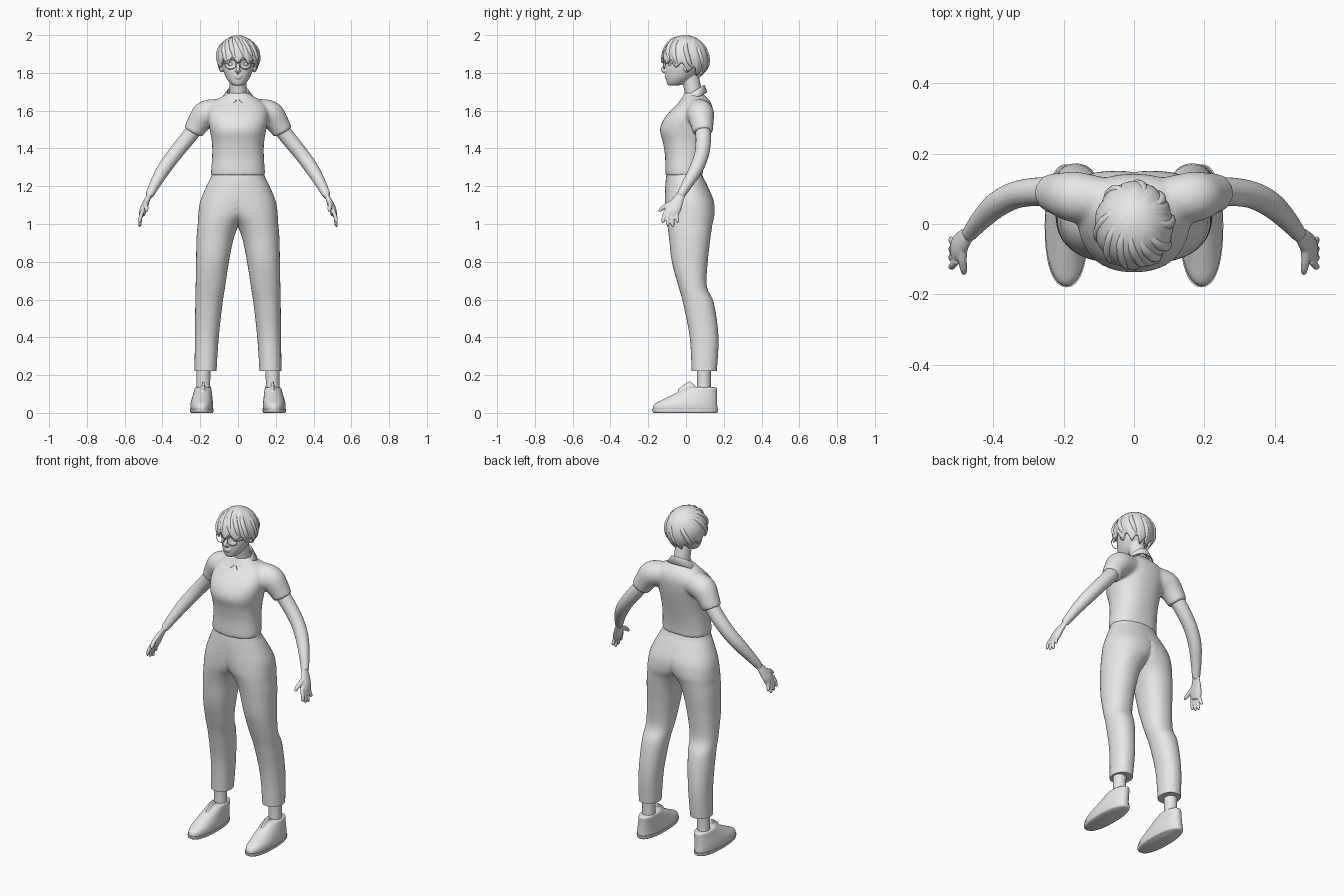
import bpy, bmesh
from math import sin, cos, pi, acos, exp, copysign
from mathutils import Vector, Matrix

cube = bpy.data.objects.get("Cube")
if cube:
    bpy.data.objects.remove(cube)

grey = bpy.data.materials.new("plain_grey")
grey.use_nodes = True
grey.diffuse_color = (0.8, 0.8, 0.8, 1)
grey.node_tree.nodes["Principled BSDF"].inputs["Base Color"].default_value = (0.8, 0.8, 0.8, 1)


# ---------- helpers ----------
def spline(rows, n=4):
    """Smoothly interpolate rows of numbers."""
    out, last = [], len(rows) - 1
    for i in range(last):
        quad = [rows[min(max(j, 0), last)] for j in range(i - 1, i + 3)]
        for k in range(n):
            t = k / n
            out.append([q + 0.5 * t * (r - p + t * (2*p - 5*q + 4*r - s + t * (3*q - p - 3*r + s)))
                        for p, q, r, s in zip(*quad)])
    return out + [list(rows[-1])]


def skin(bm, rings, loop=True, cap=True):
    """Bridge rings of points with quads."""
    grid = [[bm.verts.new(p) for p in ring] for ring in rings]
    n = len(grid[0])
    for a, b in zip(grid, grid[1:]):
        for i in range(n if loop else n - 1):
            j = (i + 1) % n
            bm.faces.new((a[i], a[j], b[j], b[i]))
    if cap:
        bm.faces.new(grid[0])
        bm.faces.new(grid[-1])


def body(bm, rows, power=2.0, seg=48, clamp=False):
    """Loft level ovals given as height, centre x, half width, front y, back y."""
    rings = []
    for z, cx, rx, yf, yb in spline(rows):
        ring = []
        for i in range(seg):
            c, s = cos(2 * pi * i / seg), sin(2 * pi * i / seg)
            x = cx + rx * copysign(abs(c) ** (2 / power), c)
            y = (yf + yb) / 2 + (yb - yf) / 2 * copysign(abs(s) ** (2 / power), s)
            ring.append((0 if clamp and x < 1e-4 else x, y, z))
        rings.append(ring)
    skin(bm, rings)


def tube(bm, pts, flat=1.0, seg=16, side=1):
    """Loft circles along a path of x, y, z, radius."""
    path = spline(pts)
    pos = [Vector((p[0] * side, p[1], p[2])) for p in path]
    rings = []
    for i, p in enumerate(path):
        t = (pos[min(i + 1, len(pos) - 1)] - pos[max(i - 1, 0)]).normalized()
        ref = Vector((0, 1, 0)) if abs(pos[-1].y - pos[0].y) < 0.9 * (pos[-1] - pos[0]).length else Vector((1, 0, 0))
        v = (ref - t * ref.dot(t)).normalized()
        u = v.cross(t) * flat
        rings.append([pos[i] + p[3] * (u * cos(2 * pi * k / seg) + v * sin(2 * pi * k / seg)) for k in range(seg)])
    skin(bm, rings)


def ball(bm, loc, size):
    bmesh.ops.create_uvsphere(bm, u_segments=20, v_segments=12, radius=1,
                              matrix=Matrix.Translation(loc) @ Matrix.Diagonal((*size, 1)))


def finish(name, bm, fuse=0, soft=0, mirror=False, thick=0, offset=-1):
    bmesh.ops.recalc_face_normals(bm, faces=bm.faces)
    for f in bm.faces:
        f.smooth = True
    for e in bm.edges:
        e.smooth = e.calc_face_angle(0) < 1.0
    mesh = bpy.data.meshes.new(name)
    bm.to_mesh(mesh)
    bm.free()
    mesh.materials.append(grey)
    ob = bpy.data.objects.new(name, mesh)
    bpy.context.collection.objects.link(ob)
    if thick:
        m = ob.modifiers.new("thickness", 'SOLIDIFY')
        m.thickness, m.offset = thick, offset
    if fuse:
        m = ob.modifiers.new("fuse", 'REMESH')
        m.mode, m.voxel_size, m.use_smooth_shade = 'VOXEL', fuse, True
    if soft:
        m = ob.modifiers.new("soften", 'SMOOTH')
        m.factor, m.iterations = 0.5, soft
    if mirror:
        ob.modifiers.new("mirror", 'MIRROR').merge_threshold = 0.0005
    return ob


# ---------- trousers: one leg, mirrored and welded down the middle ----------
bm = bmesh.new()
body(bm, [(1.29, 0, .135, -.098, .08), (1.25, 0, .143, -.105, .09), (1.2, 0, .167, -.11, .115),
          (1.12, .03, .17, -.112, .147), (1.05, .07, .14, -.108, .15), (1.0, .1, .113, -.1, .14),
          (.93, .12, .099, -.09, .13), (.8, .135, .087, -.075, .115), (.67, .146, .078, -.04, .11),
          (.58, .154, .072, -.015, .148), (.4, .165, .063, .02, .172), (.222, .172, .058, .03, .163)],
     power=2.2, clamp=True)
bmesh.ops.delete(bm, geom=[f for f in bm.faces if all(v.co.x == 0 for v in f.verts)], context='FACES')
finish("trousers", bm, mirror=True)

# ---------- shirt: torso and short sleeves fused ----------
bm = bmesh.new()
body(bm, [(1.255, 0, .143, -.109, .09), (1.29, 0, .142, -.11, .09), (1.36, 0, .137, -.111, .1),
          (1.43, 0, .138, -.122, .115), (1.5, 0, .15, -.138, .13), (1.56, 0, .16, -.115, .14),
          (1.61, 0, .155, -.072, .142), (1.65, 0, .125, -.033, .128), (1.68, 0, .075, -.015, .1),
          (1.695, 0, .05, -.01, .085)], power=2.3)
for side in (1, -1):
    tube(bm, [(.06, .065, 1.6, .062), (.13, .072, 1.592, .07), (.175, .078, 1.577, .072),
              (.212, .085, 1.53, .061), (.238, .09, 1.485, .054)], seg=24, side=side)
finish("shirt", bm, fuse=.009, soft=8)

# ---------- collar: folded strip with pointed front tips ----------
bm = bmesh.new()
strips = [[], [], []]
for i in range(25):
    a = .12 + (pi - .12) * i / 24
    tip = (1 - a / pi) ** 6
    top = 1.695 - .04 * cos(a)
    strips[0].append((.052 * sin(a), .035 - .056 * cos(a), top - .03))
    strips[1].append((.058 * sin(a), .034 - .064 * cos(a), top))
    strips[2].append((.088 * sin(a) + .035 * tip, .03 - .08 * cos(a), top - .04 + .012 * tip))
skin(bm, strips, loop=False, cap=False)
finish("collar", bm, mirror=True, thick=.006, offset=0)

# ---------- arms and hands ----------
bm = bmesh.new()
tube(bm, [(.215, .088, 1.52, .042), (.27, .092, 1.45, .041), (.335, .083, 1.37, .039),
          (.39, .055, 1.295, .037), (.435, .012, 1.22, .03), (.47, -.03, 1.15, .022)])
tube(bm, [(.465, -.024, 1.16, .021), (.484, -.045, 1.12, .032), (.5, -.065, 1.08, .039),
          (.508, -.077, 1.05, .034)], flat=.5)
for i, tip_z in enumerate((1.005, .99, .985, 1.005)):
    base, tip = -.105 + .019 * i, -.122 + .026 * i
    tube(bm, [(.503, base, 1.075, .01), (.515, (base + tip) / 2 - .004, 1.04, .0105),
              (.52, tip, tip_z + .01, .009), (.519, tip, tip_z, .005)], seg=10)
tube(bm, [(.485, -.055, 1.12, .014), (.488, -.1, 1.1, .013), (.484, -.13, 1.08, .011),
          (.483, -.142, 1.065, .006)], seg=10)
finish("arms", bm, fuse=.0045, soft=4, mirror=True)

# ---------- ankles and shoes ----------
bm = bmesh.new()
tube(bm, [(.183, .095, .26, .038), (.183, .095, .17, .036), (.184, .095, .09, .038)], seg=24)
finish("ankles", bm, mirror=True)
bm = bmesh.new()
body(bm, [(0, .192, .056, -.168, .162), (.006, .192, .061, -.177, .168), (.02, .192, .062, -.18, .17)], power=2.3)
finish("soles", bm, mirror=True)
bm = bmesh.new()
body(bm, [(.015, .192, .06, -.177, .168), (.045, .192, .06, -.17, .166), (.075, .19, .055, -.115, .165),
          (.105, .187, .049, -.055, .165), (.13, .185, .044, -.005, .166), (.136, .184, .04, .005, .16)], power=2.2)
tube(bm, [(.185, -.03, .1, .03), (.184, .02, .135, .032), (.184, .04, .152, .024)], flat=.3)
finish("shoes", bm, fuse=.006, soft=4, mirror=True)

# ---------- head and neck: skull with sockets, nose, lips and ears fused ----------
bm = bmesh.new()
body(bm, [(1.733, 0, .022, -.09, -.045), (1.742, 0, .038, -.1, -.01), (1.765, 0, .057, -.105, .03),
          (1.79, 0, .07, -.107, .06), (1.82, 0, .08, -.107, .085), (1.86, 0, .086, -.107, .1),
          (1.9, 0, .09, -.108, .105), (1.95, 0, .08, -.09, .09), (1.98, 0, .045, -.05, .05)])
for v in bm.verts:
    if v.co.y < -.03:
        away = (Vector((abs(v.co.x), v.co.z)) - Vector((.037, 1.847))).length
        v.co.y += .01 * exp(-(away / .018) ** 2)
tube(bm, [(0, .045, 1.62, .05), (0, .038, 1.7, .046), (0, .02, 1.79, .046)], seg=24)
tube(bm, [(0, -.1, 1.86, .007), (0, -.112, 1.838, .009), (0, -.122, 1.818, .0115), (0, -.108, 1.803, .009)])
ball(bm, (0, -.105, 1.784), (.021, .009, .005))
ball(bm, (0, -.104, 1.774), (.017, .009, .006))
for side in (1, -1):
    ball(bm, (.009 * side, -.111, 1.811), (.008, .009, .006))
    ball(bm, (.087 * side, .005, 1.832), (.012, .02, .03))
finish("head", bm, fuse=.004, soft=2)

# ---------- eyes ----------
bm = bmesh.new()
ball(bm, (.037, -.08, 1.846), (.016, .014, .01))
finish("eyes", bm, mirror=True)

# ---------- glasses ----------
bm = bmesh.new()
rims = []
for i in range(32):
    a = 2 * pi * i / 32
    x, z = .04 + .03 * cos(a), 1.846 + .026 * sin(a)
    depth = -.119 + 2 * x * x
    rims.append([(x + .0022 * cos(a) * cos(b), depth + .0022 * sin(b), z + .0022 * sin(a) * cos(b))
                 for b in (0, pi / 2, pi, 3 * pi / 2)])
skin(bm, rims + rims[:1], cap=False)
bmesh.ops.remove_doubles(bm, verts=bm.verts, dist=1e-5)
tube(bm, [(0, -.121, 1.853, .002), (.012, -.119, 1.85, .002)], seg=8)
tube(bm, [(.07, -.109, 1.85, .002), (.085, -.07, 1.851, .002), (.094, .01, 1.85, .002)], seg=8)
finish("glasses", bm, mirror=True)


# ---------- hair: ridged shell with a pointed hem, plus loose locks ----------
def hair_point(a, t, lift=1.0):
    ridge = .5 + .5 * cos(11 * a)
    hem = 1.805 + .08 * (.5 + .5 * cos(a)) - .032 * ridge
    theta = t * acos((hem - 1.875) / .125)
    az = a + .6 * (t - 1)
    r = lift * (1 + t * (.035 * ridge - .025 + .008 * cos(33 * a)))
    d = Vector((sin(theta) * sin(az), -sin(theta) * cos(az), cos(theta)))
    d.rotate(Matrix.Rotation(-.4 * max(0, 1 - t), 3, 'X'))
    return Vector((.112 * d.x * r, -.004 + .126 * d.y * r, 1.875 + .124 * d.z * r))


bm = bmesh.new()
skin(bm, [[hair_point(2 * pi * i / 132, k / 20) for i in range(132)] for k in range(21)], cap=False)
bmesh.ops.remove_doubles(bm, verts=bm.verts, dist=1e-5)
finish("hair", bm, thick=.016)

bm = bmesh.new()
for a in (-1.15, -.55, -.1, .35, .8, 1.25, 1.9, 2.6, 3.3, 4.1):
    tube(bm, [(*hair_point(a + .25 * (t - 1), t, .95), r)
              for t, r in ((.25, .004), (.5, .013), (.75, .014), (.92, .009), (1.03, .001))], seg=10)
finish("hair_locks", bm)
